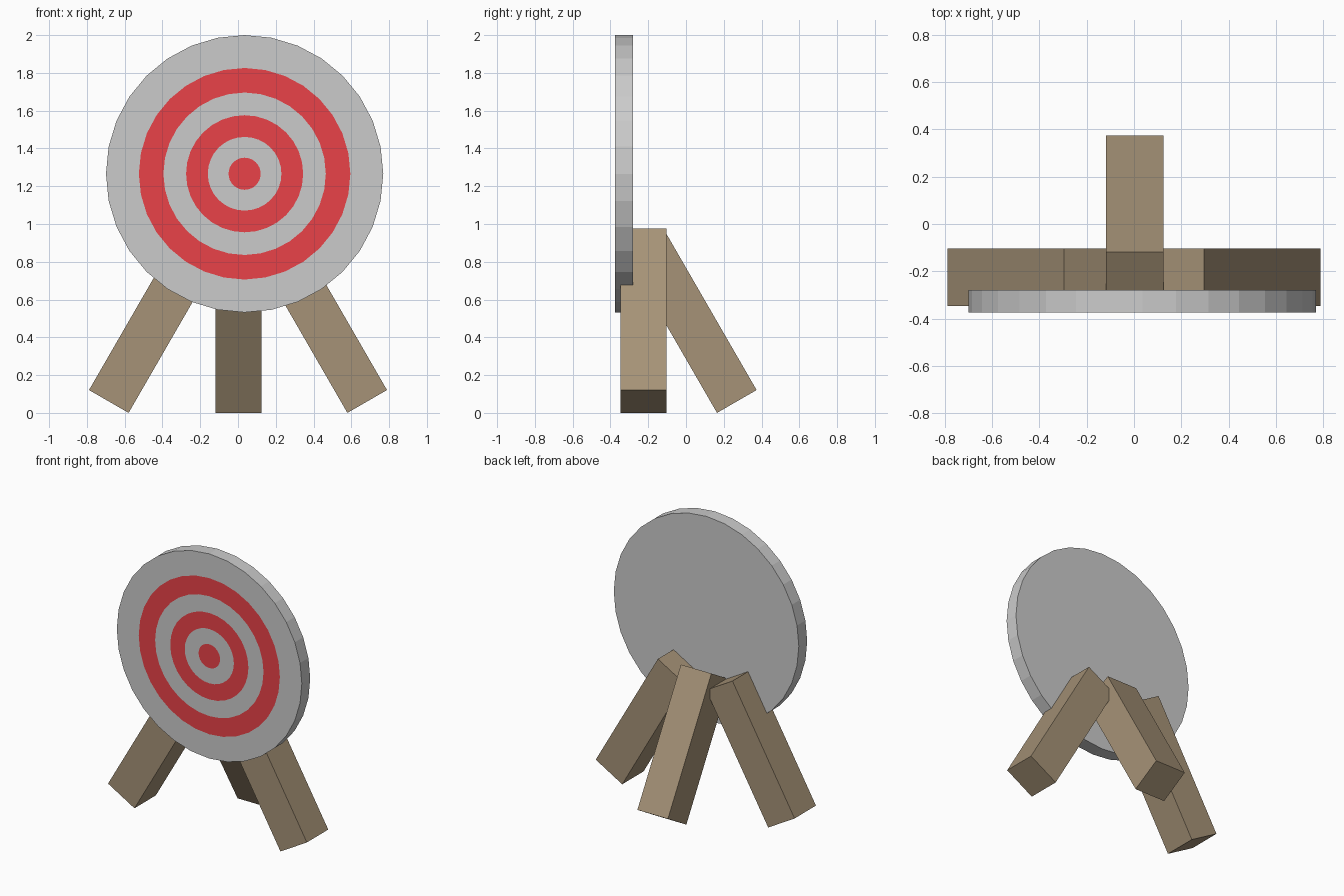
import bpy, bmesh, math
from mathutils import Matrix, Vector

if "Cube" in bpy.data.objects:
    bpy.data.objects.remove(bpy.data.objects["Cube"])


def material(name, rgb):
    m = bpy.data.materials.new(name)
    m.diffuse_color = (*rgb, 1)
    m.use_nodes = True
    m.node_tree.nodes["Principled BSDF"].inputs["Base Color"].default_value = m.diffuse_color
    return m


def add_object(name, bm, mats):
    bmesh.ops.recalc_face_normals(bm, faces=bm.faces)
    me = bpy.data.meshes.new(name)
    bm.to_mesh(me)
    bm.free()
    for m in mats:
        me.materials.append(m)
    ob = bpy.data.objects.new(name, me)
    bpy.context.collection.objects.link(ob)
    return ob


red = material("red_paint", (0.82, 0.055, 0.065))
wood = material("wood", (0.38, 0.29, 0.185))

# Target board: concentric loops on the front face, alternating colours
SIDES = 32
CX, CZ, FRONT, BACK = 0.035, 1.266, -0.375, -0.28
RADII = [0.085, 0.195, 0.31, 0.43, 0.56, 0.734]
bm = bmesh.new()


def loop(r, y):
    angles = [2 * math.pi * i / SIDES for i in range(SIDES)]
    return [bm.verts.new((CX + r * math.cos(a), y, CZ + r * math.sin(a))) for a in angles]


def bridge(a, b, mat):
    for i in range(SIDES):
        j = (i + 1) % SIDES
        bm.faces.new((a[i], a[j], b[j], b[i])).material_index = mat


loops = [loop(r, FRONT) for r in RADII]
bm.faces.new(loops[0]).material_index = 1
for k in range(len(loops) - 1):
    bridge(loops[k], loops[k + 1], k % 2)
rim = loop(RADII[-1], BACK)
bridge(loops[-1], rim, 0)
bm.faces.new(rim)
add_object("target_board", bm, [None, red])

# Three square legs, each leaning 30 degrees inward
WIDTH, LENGTH, LEAN = 0.242, 0.986, math.radians(30)


def leg(name, foot, axis, angle):
    """foot is the centre of the bottom end; the beam leans about axis."""
    b = bmesh.new()
    bmesh.ops.create_cube(b, size=1)
    bmesh.ops.transform(b, verts=b.verts, matrix=(
        Matrix.Translation(Vector(foot)) @ Matrix.Rotation(angle, 4, axis)
        @ Matrix.Translation((0, 0, LENGTH / 2))
        @ Matrix.Diagonal((WIDTH, WIDTH, LENGTH, 1))))
    add_object(name, b, [wood])


foot_z = WIDTH / 2 * math.sin(LEAN)
for side, name in ((-1, "front_leg_left"), (1, "front_leg_right")):
    leg(name, (side * 0.684, -0.225, foot_z), 'Y', -side * LEAN)
leg("back_leg", (0.003, 0.269, foot_z), 'X', LEAN)
